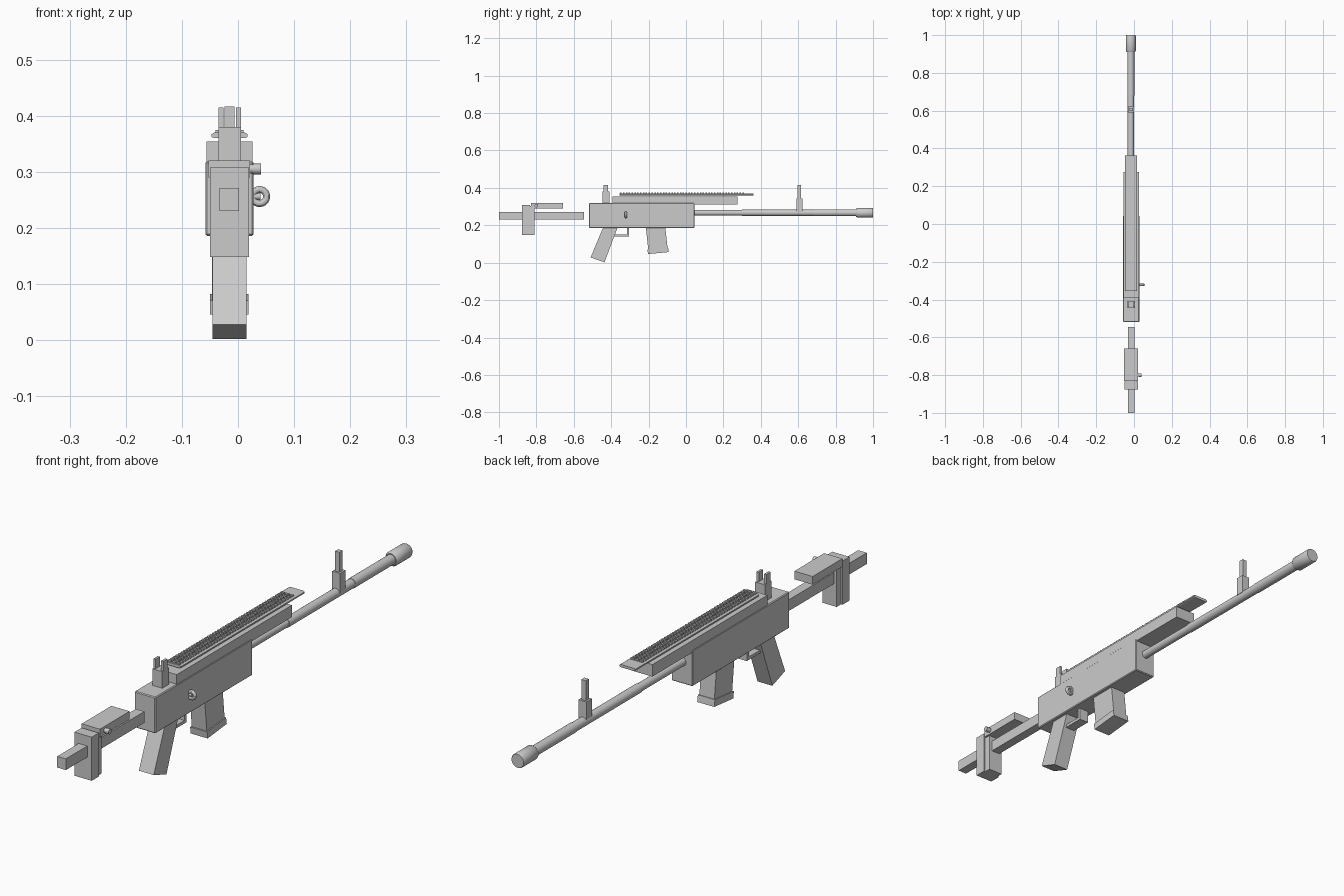
import bpy, bmesh, math
from mathutils import Matrix, Vector

if "Cube" in bpy.data.objects:
    bpy.data.objects.remove(bpy.data.objects["Cube"])

CX = -0.015  # centre plane of the body


def finish(name, bm, smooth=False):
    bmesh.ops.recalc_face_normals(bm, faces=bm.faces)
    me = bpy.data.meshes.new(name)
    bm.to_mesh(me)
    bm.free()
    ob = bpy.data.objects.new(name, me)
    bpy.context.collection.objects.link(ob)
    if smooth:
        bpy.ops.object.select_all(action='DESELECT')
        ob.select_set(True)
        bpy.context.view_layer.objects.active = ob
        bpy.ops.object.shade_smooth_by_angle(angle=math.radians(35))
    return ob


def add_box(bm, x0, x1, y0, y1, z0, z1):
    m = Matrix.Translation(((x0 + x1) / 2, (y0 + y1) / 2, (z0 + z1) / 2))
    m = m @ Matrix.Diagonal((x1 - x0, y1 - y0, z1 - z0, 1))
    bmesh.ops.create_cube(bm, size=1, matrix=m)


def box(name, x0, x1, y0, y1, z0, z1, bevel=0):
    bm = bmesh.new()
    add_box(bm, x0, x1, y0, y1, z0, z1)
    ob = finish(name, bm)
    if bevel:
        b = ob.modifiers.new("edge", 'BEVEL')
        b.width, b.segments = bevel, 1
    return ob


def prism(name, pts, axis, a, b):
    """Extrude a closed profile: (y,z) along x, or (x,z) along y."""
    bm = bmesh.new()
    co = (lambda p: (a, p[0], p[1])) if axis == 'X' else (lambda p: (p[0], a, p[1]))
    f = bm.faces.new([bm.verts.new(co(p)) for p in pts])
    r = bmesh.ops.extrude_face_region(bm, geom=[f])
    d = Vector((b - a, 0, 0)) if axis == 'X' else Vector((0, b - a, 0))
    bmesh.ops.translate(bm, vec=d, verts=[v for v in r['geom'] if isinstance(v, bmesh.types.BMVert)])
    return finish(name, bm)


def lathe(name, prof, origin, axis, n=24):
    """Turned solid: prof = (distance, radius) along axis Y or X."""
    bm = bmesh.new()
    rings = []
    for d, r in prof:
        ring = []
        for i in range(n):
            t = 2 * math.pi * i / n
            u, w = r * math.cos(t), r * math.sin(t)
            p = Vector((u, d, w)) if axis == 'Y' else Vector((d, u, w))
            ring.append(bm.verts.new(p + Vector(origin)))
        rings.append(ring)
    for p, q in zip(rings, rings[1:]):
        for i in range(n):
            j = (i + 1) % n
            bm.faces.new((p[i], p[j], q[j], q[i]))
    bm.faces.new(rings[0])
    bm.faces.new(rings[-1])
    return finish(name, bm, True)


# Receiver and upper housing
box("receiver", -0.058, 0.028, -0.518, 0.045, 0.186, 0.319, 0.003)
box("upper_housing", -0.056, 0.026, -0.392, 0.275, 0.31, 0.354)

# Barrel with thicker muzzle
lathe("barrel", [(0.03, 0.015), (0.30, 0.015), (0.30, 0.017), (0.68, 0.017),
                 (0.68, 0.0185), (0.925, 0.0185)], (-0.017, 0, 0.267), 'Y')
lathe("muzzle", [(0.91, 0.022), (0.917, 0.0265), (0.996, 0.0265), (1.0, 0.0245)],
      (-0.017, 0, 0.267), 'Y')

# Top rail with three rows of small teeth
prism("rail_base", [(CX + s * x, z) for s, x, z in (
    (-1, 0.027, 0.360), (1, 0.027, 0.360), (1, 0.032, 0.362), (1, 0.032, 0.367),
    (1, 0.027, 0.370), (-1, 0.027, 0.370), (-1, 0.032, 0.367), (-1, 0.032, 0.362))],
    'Y', -0.356, 0.362)
bm = bmesh.new()
for i in range(44):
    y = -0.352 + i * 0.0152
    for k in (-1, 0, 1):
        c = CX + k * 0.018
        add_box(bm, c - 0.007, c + 0.007, y, y + 0.008, 0.369, 0.3745)
finish("rail_teeth", bm)

# Rear sight: block and two posts
box("rear_sight_base", -0.035, 0.005, -0.446, -0.408, 0.31, 0.380)
for side, x in (("left", -0.035), ("right", -0.004)):
    box("rear_sight_post_" + side, x, x + 0.009, -0.440, -0.416, 0.375, 0.415)

# Front sight
box("front_sight_base", -0.031, 0.001, 0.590, 0.622, 0.272, 0.343)
box("front_sight_post", -0.024, -0.006, 0.597, 0.615, 0.34, 0.416)

# Pistol grip, slanted backwards
prism("grip", [(-0.510, 0.028), (-0.436, 0.002), (-0.365, 0.190), (-0.440, 0.196)],
      'X', -0.045, 0.015)

# Trigger guard
prism("trigger_guard", [(-0.40, 0.140), (-0.304, 0.140), (-0.304, 0.188),
                        (-0.316, 0.188), (-0.316, 0.151), (-0.40, 0.151)], 'X', -0.034, 0.004)

# Magazine and floor plate
prism("magazine", [(-0.215, 0.192), (-0.112, 0.200), (-0.097, 0.065), (-0.200, 0.053)],
      'X', -0.046, 0.015)
prism("magazine_plate", [(-0.206, 0.071), (-0.096, 0.082), (-0.092, 0.057), (-0.203, 0.046)],
      'X', -0.050, 0.019)

# Stock bar, butt pad, cheek rest and its knob
box("stock_bar", -0.033, 0.002, -1.0, -0.545, 0.230, 0.271)
box("butt_plate", -0.050, 0.020, -0.876, -0.835, 0.148, 0.308)
box("butt_plate_front", -0.044, 0.014, -0.840, -0.810, 0.148, 0.302)
box("cheek_rest", -0.053, 0.021, -0.830, -0.658, 0.290, 0.320)
lathe("cheek_knob", [(0.0, 0.008), (0.027, 0.008), (0.027, 0.0095), (0.041, 0.0095)],
      (0, -0.800, 0.305), 'X', 16)

# Bolt handle: short stem with a ring
lathe("bolt_stem", [(0.015, 0.006), (0.040, 0.006)], (0, -0.322, 0.256), 'X', 12)
bpy.ops.mesh.primitive_torus_add(major_segments=24, minor_segments=12, major_radius=0.0125,
                                 minor_radius=0.0062, location=(0.0385, -0.322, 0.256),
                                 rotation=(math.pi / 2, 0, 0))
bpy.context.object.name = "bolt_ring"
bpy.ops.object.shade_smooth_by_angle()
